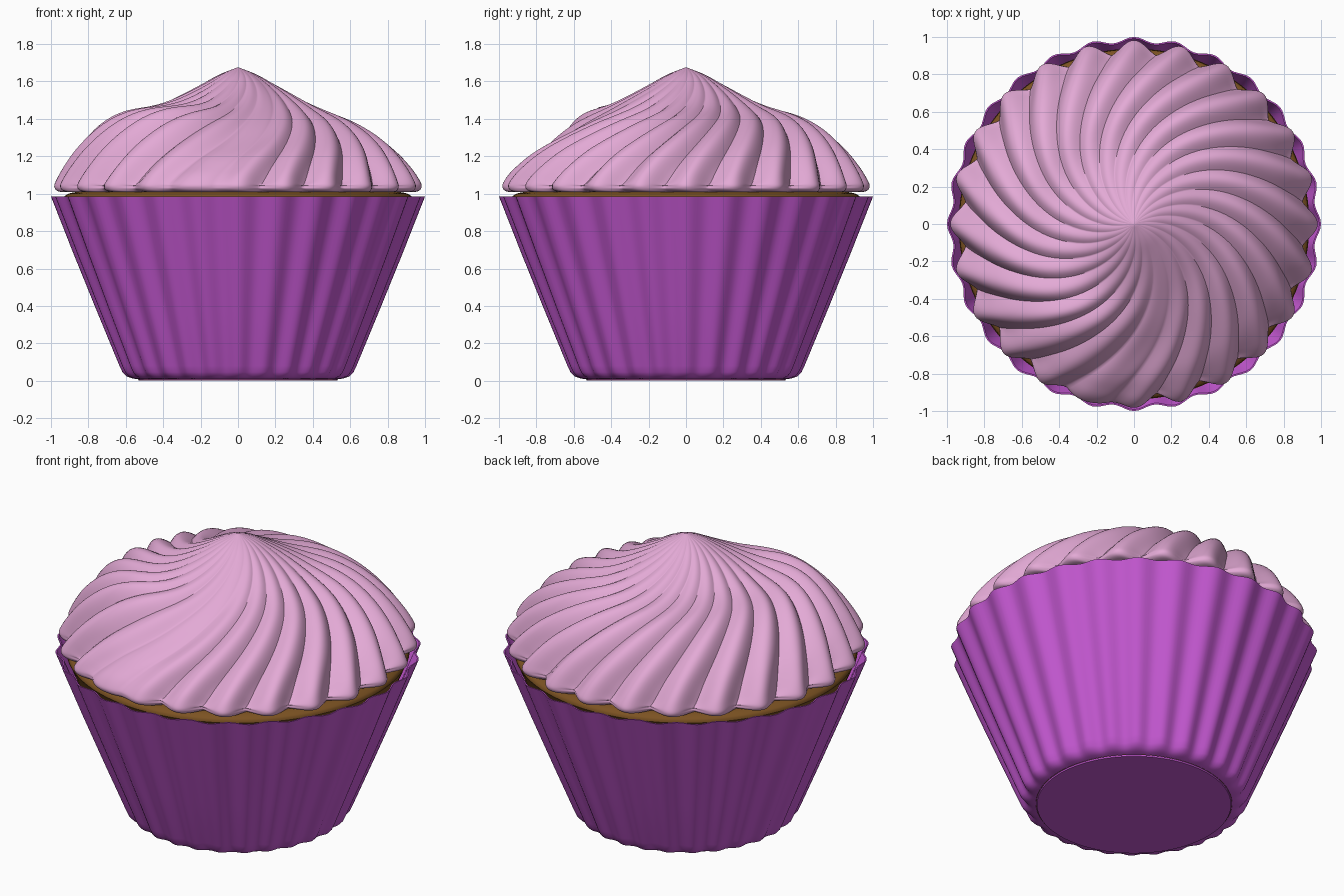
import bpy, bmesh, math
from mathutils import Vector

if "Cube" in bpy.data.objects:
    bpy.data.objects.remove(bpy.data.objects["Cube"])


def material(name, rgb):
    m = bpy.data.materials.new(name)
    m.diffuse_color = (*rgb, 1)
    m.use_nodes = True
    m.node_tree.nodes["Principled BSDF"].inputs["Base Color"].default_value = m.diffuse_color
    return m


PURPLE = material("purple paper", (0.57, 0.10, 0.66))
BROWN = material("brown sponge", (0.20, 0.085, 0.016))
PINK = material("pink icing", (0.77, 0.40, 0.67))


def resample(pts, n):
    # smooth Catmull-Rom curve through (radius, height) points
    p = [Vector(q) for q in pts]
    p = [2 * p[0] - p[1]] + p + [2 * p[-1] - p[-2]]
    out = []
    for i in range(1, len(p) - 2):
        a, b, c, d = p[i - 1:i + 3]
        for k in range(n):
            t = k / n
            out.append(0.5 * (2 * b + (c - a) * t + (2 * a - 5 * b + 4 * c - d) * t * t
                              + (3 * b - a - 3 * c + d) * t ** 3))
    return out + [p[-2]]


def lathe(name, rings, seg, point, mat, angle):
    # revolve rings and cap both ends; point(ring index, angle) gives each vertex
    bm = bmesh.new()
    grid = [[bm.verts.new(point(i, 2 * math.pi * j / seg)) for j in range(seg)]
            for i in range(rings)]
    for a, b in zip(grid, grid[1:]):
        for j in range(seg):
            k = (j + 1) % seg
            bm.faces.new((a[j], a[k], b[k], b[j]))
    bm.faces.new(grid[0])
    bm.faces.new(grid[-1])
    bmesh.ops.recalc_face_normals(bm, faces=bm.faces)
    me = bpy.data.meshes.new(name)
    bm.to_mesh(me)
    bm.free()
    ob = bpy.data.objects.new(name, me)
    bpy.context.collection.objects.link(ob)
    me.materials.append(mat)
    bpy.context.view_layer.objects.active = ob
    ob.select_set(True)
    bpy.ops.object.shade_smooth_by_angle(angle=math.radians(angle))
    ob.select_set(False)
    return ob


# Fluted paper cup: outside wall up, thin rim, inside wall down
FLUTES = 28
cup = [(0.53, 0.0, 0), (0.532, 0.008, 0), (0.56, 0.012, 0.004), (0.588, 0.024, 0.009),
       (0.606, 0.046, 0.012), (0.622, 0.08, 0.012), (0.745, 0.38, 0.013),
       (0.866, 0.68, 0.014), (0.986, 0.985, 0.014),
       (0.978, 0.985, 0.014), (0.856, 0.68, 0.014), (0.60, 0.06, 0.01), (0.53, 0.02, 0)]


def cup_point(i, a):
    r, z, amp = cup[i]
    r += amp * math.cos(FLUTES * a)
    return r * math.cos(a), r * math.sin(a), z


lathe("paper_cup", len(cup), FLUTES * 10, cup_point, PURPLE, 40)

# Sponge filling the cup, with a low domed top
sponge = resample([(0.50, 0.03), (0.58, 0.08), (0.90, 0.88), (0.935, 0.965), (0.915, 0.995),
                   (0.87, 1.008), (0.75, 1.02), (0.4, 1.03)], 3)


def sponge_point(i, a):
    r, z = sponge[i]
    return r * math.cos(a), r * math.sin(a), z


lathe("sponge", len(sponge), 96, sponge_point, BROWN, 60)

# Piped icing: twisted lobes on a crown that climbs once round from a seam at the front
LOBES = 24
TWIST = math.radians(66)
prof = resample([(0.004, 1.675), (0.1, 1.637), (0.2, 1.582), (0.4, 1.47), (0.6, 1.37),
                 (0.8, 1.245), (0.92, 1.137), (0.974, 1.065), (0.98, 1.03), (0.95, 1.01),
                 (0.86, 1.01)], 6)


def smooth(t):
    t = min(1, max(0, t))
    return t * t * (3 - 2 * t)


def icing_point(i, a):
    r, z = prof[i]
    t = (prof[min(i + 1, len(prof) - 1)] - prof[max(i - 1, 0)]).normalized()
    # groove direction: along the normal on top, straight inward at the rim
    upper = smooth((z - 1.01) / 0.1)
    nr, nz = max(abs(t.y), 1 - upper), max(0, t.x) * upper
    deg = math.degrees(a) % 360
    # seam strength and rising crown, by untwisted angle
    seam = math.exp(-((deg - 257) / 13) ** 2)
    turn = (deg - 262) % 360
    side = turn / 335 * smooth((346 - turn) / 40)
    radial = math.exp(-((r - 0.69) / 0.23) ** 2) * smooth((z - 1.03) / 0.15)
    z += radial * (0.11 * side - 0.04 * seam)
    # grooves between round lobes, sharp above and rounder at the rim
    c = abs(math.cos(LOBES * a / 2))
    rim = smooth((r - 0.8) / 0.15)
    lobe = (1 - rim) * c + rim * (0.5 * c + 0.5 * c * c)
    depth = 0.08 * r ** 1.6 * (1 - lobe) * (1 - 0.85 * seam)
    r = max(0.002, r - depth * nr)
    z -= depth * nz
    b = a + TWIST * max(0, 1 - prof[i].x / 0.98) ** 1.17
    return r * math.cos(b), r * math.sin(b), z


lathe("icing", len(prof), LOBES * 16, icing_point, PINK, 60)
